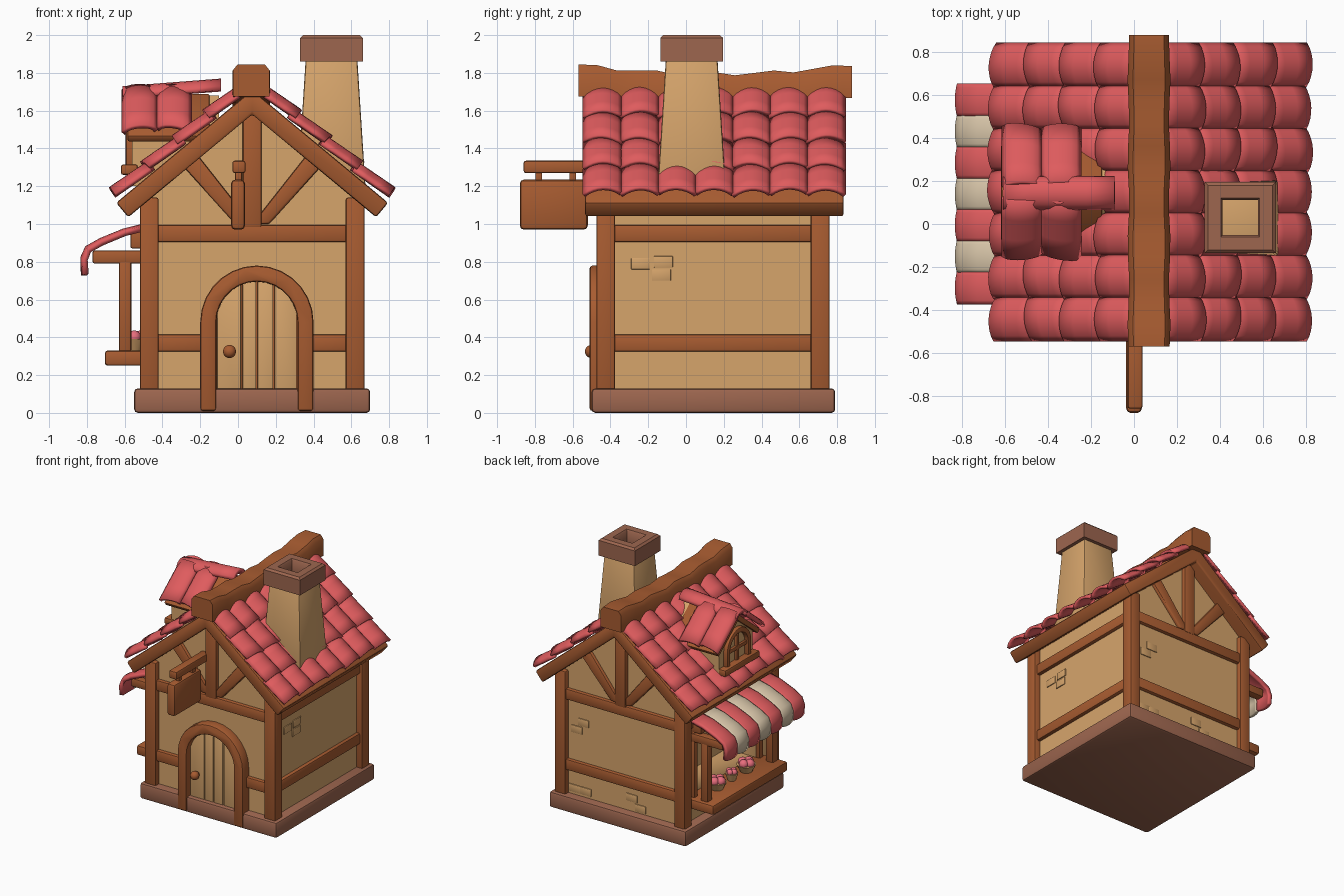
import bpy, bmesh, math, random
from math import sin, cos, pi
from mathutils import Vector

random.seed(4)
if "Cube" in bpy.data.objects:
    bpy.data.objects.remove(bpy.data.objects["Cube"])


def material(name, r, g, b):
    m = bpy.data.materials.new(name)
    m.use_nodes = True
    lin = [(c / 255) ** 2.2 for c in (r, g, b)] + [1]
    m.diffuse_color = lin
    m.node_tree.nodes["Principled BSDF"].inputs["Base Color"].default_value = lin
    return m


WOOD = material("warm wood", 166, 92, 52)
PLASTER = material("tan plaster", 213, 163, 107)
STONE = material("brown stone", 156, 102, 80)
RED = material("red tile", 222, 92, 94)
CREAM = material("cream cloth", 216, 197, 168)
PINK = material("pink sweets", 232, 110, 125)
CX = 0.075      # middle of the house across x
SLOPE = 0.83    # roof fall per unit of x
PITCH = math.atan(SLOPE)


def finish(name, bm, *mats):
    bmesh.ops.recalc_face_normals(bm, faces=bm.faces)
    me = bpy.data.meshes.new(name)
    bm.to_mesh(me)
    bm.free()
    ob = bpy.data.objects.new(name, me)
    bpy.context.collection.objects.link(ob)
    for m in mats:
        me.materials.append(m)
    bpy.ops.object.select_all(action='DESELECT')
    ob.select_set(True)
    bpy.context.view_layer.objects.active = ob
    bpy.ops.object.shade_smooth_by_angle(angle=math.radians(40))
    return ob


def prism(name, pts, y0, y1, mat, bevel=0.012, side=False):
    """Outline in x-z pushed along y; side=True turns it to face -x."""
    bm = bmesh.new()
    face = bm.faces.new([bm.verts.new((x, y0, z)) for x, z in pts])
    out = bmesh.ops.extrude_face_region(bm, geom=[face])["geom"]
    bmesh.ops.translate(bm, verts=[v for v in out if isinstance(v, bmesh.types.BMVert)], vec=(0, y1 - y0, 0))
    bmesh.ops.recalc_face_normals(bm, faces=bm.faces)
    if bevel:
        edges = [e for e in bm.edges if e.calc_face_angle(0) > 0.6]
        bmesh.ops.bevel(bm, geom=edges, offset=bevel, segments=2, profile=0.5, affect='EDGES')
    if side:
        for v in bm.verts:
            v.co = Vector((v.co.y, -v.co.x, v.co.z))
    return finish(name, bm, mat)


def box(name, x0, x1, y0, y1, z0, z1, mat=WOOD, bevel=0.012):
    return prism(name, [(x0, z0), (x1, z0), (x1, z1), (x0, z1)], y0, y1, mat, bevel)


def arch_points(cx, r, spring, bottom, n=14):
    arc = [(cx - r * cos(pi * i / n), spring + r * sin(pi * i / n)) for i in range(n + 1)]
    return [(cx - r, bottom)] + arc + [(cx + r, bottom)]


def arch_frame(name, cx, r_out, r_in, spring, bottom, y0, y1, side=False):
    pts = arch_points(cx, r_out, spring, bottom) + arch_points(cx, r_in, spring, bottom)[::-1]
    return prism(name, pts, y0, y1, WOOD, 0.015, side)


def chevron(cx, half, top, drop, slope):
    """Two sloping boards meeting at a peak, ends cut square."""
    inner, cut = drop / cos(math.atan(slope)), drop * sin(math.atan(slope))
    low = half - cut
    return [(cx, top), (cx + half, top - slope * half), (cx + low, top - inner - slope * low),
            (cx, top - inner), (cx - low, top - inner - slope * low), (cx - half, top - slope * half)]


def sheets(name, patches, nu, nv, thick, *mats):
    """Curved patches, each fn(u, v) with u in -1..1 and v in 0..1, thickened."""
    bm = bmesh.new()
    for fn, index in patches:
        g = [[bm.verts.new(fn(2 * i / nu - 1, j / nv)) for j in range(nv + 1)] for i in range(nu + 1)]
        for i in range(nu):
            for j in range(nv):
                f = bm.faces.new((g[i][j], g[i + 1][j], g[i + 1][j + 1], g[i][j + 1]))
                f.material_index = index
    ob = finish(name, bm, *mats)
    mod = ob.modifiers.new("thickness", 'SOLIDIFY')
    mod.thickness, mod.offset = thick, 0
    return ob


# Base and walls, with the shop opening cut into the right-hand wall
box("stone_base", -0.55, 0.70, -0.50, 0.79, 0, 0.13, STONE, 0.02)
walls = prism("walls", [(-0.47, 0.1), (0.62, 0.1), (0.62, 1.2), (CX, 1.64), (-0.47, 1.2)], -0.43, 0.72, PLASTER, 0)
cutter = box("cutter", -0.6, -0.2, -0.24, 0.53, 0.33, 0.88, PLASTER, 0)
cutter.hide_render = True
cut = walls.modifiers.new("opening", 'BOOLEAN')
cut.object, cut.solver = cutter, 'EXACT'
bpy.context.view_layer.objects.active = walls
bpy.ops.object.modifier_apply(modifier="opening")
bpy.data.objects.remove(cutter)

# Timber frame
for x, side in ((-0.52, "right"), (0.57, "left")):
    for y, end in ((-0.475, "front"), (0.66, "back")):
        box(f"{end}_{side}_post", x, x + 0.1, y, y + 0.1, 0.1, 1.14)
for z, level in ((0.325, "lower"), (0.905, "upper")):
    top = z + 0.09
    box(f"left_{level}_beam", 0.58, 0.65, -0.4, 0.7, z, top)
    box(f"back_{level}_beam", -0.45, 0.6, 0.66, 0.75, z, top)
    if level == "upper":
        box("right_upper_beam", -0.5, -0.43, -0.4, 0.7, z, top)
        box("front_upper_beam", -0.45, 0.6, -0.46, -0.4, z, top)
box("front_lower_beam_right", -0.45, -0.16, -0.46, -0.4, 0.325, 0.415)
box("front_lower_beam_left", 0.36, 0.6, -0.46, -0.4, 0.325, 0.415)
for y0, y1, end in ((-0.465, -0.4, "front"), (0.69, 0.755, "back")):
    box(f"{end}_king_post", CX - 0.05, CX + 0.05, y0, y1, 0.98, 1.62)
    for s, side in ((-1, "right"), (1, "left")):
        pts = [(CX + s * x, z) for x, z in ((0.0, 1.0), (0.09, 1.0), (0.37, 1.31), (0.30, 1.38))]
        prism(f"{end}_{side}_brace", pts, y0 + 0.008, y1 - 0.008, WOOD)

# Exposed bricks in the plaster
for y, z in ((-0.29, 0.76), (-0.18, 0.70), (-0.17, 0.77)):
    box("left_brick", 0.61, 0.627, y, y + 0.1, z, z + 0.06, PLASTER, 0.003)
for x, z in ((0.44, 0.64), (0.38, 0.71), (0.46, 0.15), (0.36, 0.15), (-0.14, 0.14), (-0.06, 0.21)):
    box("back_brick", x, x + 0.1, 0.71, 0.727, z, z + 0.06, PLASTER, 0.003)

# Main roof: timber deck, barrel tiles and sagging ridge beam
prism("roof_deck", chevron(CX, 0.72, 1.71, 0.10, SLOPE), -0.535, 0.835, WOOD, 0.014)


def roof_tile(s, row, col):
    jitter, twist = random.uniform(-0.008, 0.008), random.uniform(-0.008, 0.008)

    def fn(u, v):
        d = 0.70 - 0.165 * row - 0.18 * v + jitter * 0.6 + twist * u
        n = 0.012 + 0.042 * cos(u * pi / 2) ** 0.8 + 0.022 * (1 - v) if abs(u) < 1 else 0.012 + 0.02 * (1 - v)
        y = -0.54 + 0.197 * (col + 0.5 + u * 0.5)
        return (CX + s * (d + n * sin(PITCH)), y, 1.71 - SLOPE * d + n * cos(PITCH))
    return fn


for s, side in ((-1, "right"), (1, "left")):
    sheets(f"{side}_roof_tiles", [(roof_tile(s, r, c), 0) for r in range(4) for c in range(7)], 8, 3, 0.022, RED)

bm = bmesh.new()
rings = []
for i in range(15):
    t = i / 7 - 1
    y, top = 0.155 + 0.725 * t, 1.795 + 0.05 * t * t + 0.01 * sin(i * 2.1)
    w = 0.096 + 0.004 * sin(i * 1.7)
    rings.append([bm.verts.new((CX - 0.005 + x * w, y, z)) for x, z in
                  ((-1, top - 0.17), (-1, top - 0.03), (-0.75, top), (0.75, top), (1, top - 0.03), (1, top - 0.17))])
for a, b in zip(rings, rings[1:]):
    for k in range(6):
        bm.faces.new((a[k], a[k - 1], b[k - 1], b[k]))
bm.faces.new(rings[0])
bm.faces.new(rings[-1])
finish("ridge_beam", bm, WOOD)

# Chimney: tapered stack and hollow cap
bm = bmesh.new()
bmesh.ops.create_cube(bm, size=1)
for v in bm.verts:
    w = 0.135 if v.co.z > 0 else 0.18
    v.co = Vector((0.495 + math.copysign(w, v.co.x), 0.03 + math.copysign(w, v.co.y), 1.9 if v.co.z > 0 else 1.2))
bmesh.ops.bevel(bm, geom=bm.edges[:], offset=0.012, segments=2, profile=0.5, affect='EDGES')
finish("chimney_stack", bm, PLASTER)
outline = [(-0.166, 1.86), (-0.166, 1.985), (-0.15, 2.0), (-0.09, 2.0), (-0.082, 1.99), (-0.082, 1.9)]
bm = bmesh.new()
rings = [[bm.verts.new((0.495 - r * a, 0.03 - r * b, z)) for a, b in ((-1, -1), (1, -1), (1, 1), (-1, 1))]
         for r, z in outline]
for a, b in zip(rings, rings[1:]):
    for k in range(4):
        bm.faces.new((a[k], a[k - 1], b[k - 1], b[k]))
bm.faces.new(rings[0])
bm.faces.new(rings[-1])
finish("chimney_cap", bm, STONE)

# Arched plank door
arch_frame("door_frame", 0.10, 0.30, 0.215, 0.48, 0.01, -0.51, -0.40)
prism("door_backing", arch_points(0.10, 0.22, 0.48, 0.01), -0.445, -0.42, WOOD, 0)
edges = (-0.115, 0.02, 0.10, 0.19, 0.315)
for x0, x1 in zip(edges, edges[1:]):
    xs = [x0 + 0.004 + (x1 - x0 - 0.008) * i / 5 for i in range(6)]
    top = [(x, 0.48 + math.sqrt(max(0, 0.217 ** 2 - (x - 0.10) ** 2))) for x in xs]
    prism("door_plank", [(xs[0], 0.01)] + top + [(xs[-1], 0.01)], -0.465, -0.435, PLASTER, 0.005)
for r, y in ((0.035, -0.50), (0.02, -0.47)):
    bm = bmesh.new()
    bmesh.ops.create_uvsphere(bm, u_segments=14, v_segments=10, radius=r)
    bmesh.ops.translate(bm, verts=bm.verts, vec=(-0.045, y, 0.325))
    finish("door_knob", bm, WOOD)

# Hanging sign
box("sign_arm", -0.03, 0.04, -0.86, -0.42, 1.27, 1.335)
box("sign_board", -0.037, 0.037, -0.88, -0.52, 0.97, 1.235, WOOD, 0.022)
for y in (-0.78, -0.60):
    box("sign_hanger", -0.015, 0.02, y - 0.018, y + 0.018, 1.22, 1.28, WOOD, 0.004)

# Dormer: outlines are centred on local x = -0.15 and turned to face -x
DC = -0.15
prism("dormer_wall", [(DC - 0.22, 1.2), (DC + 0.22, 1.2), (DC + 0.22, 1.49), (DC, 1.68), (DC - 0.22, 1.49)],
      -0.56, -0.1, PLASTER, 0, True)
prism("dormer_trim", chevron(DC, 0.28, 1.69, 0.04, 0.8), -0.585, -0.15, WOOD, 0.008, True)
arch_frame("dormer_window_frame", DC, 0.16, 0.115, 1.42, 1.29, -0.595, -0.54, True)
prism("dormer_mullion", [(DC - 0.015, 1.29), (DC + 0.015, 1.29), (DC + 0.015, 1.54), (DC - 0.015, 1.54)],
      -0.58, -0.55, WOOD, 0.004, True)
box("dormer_crossbar", -0.58, -0.55, 0.03, 0.27, 1.40, 1.43, WOOD, 0.004)
box("dormer_sill", -0.62, -0.53, -0.08, 0.37, 1.26, 1.315)


def dormer_tile(s, col):
    lean = random.uniform(-0.015, 0.015)

    def fn(u, v):
        d = 0.27 * (1 - v) + lean * u * (1 - v) + 0.01
        n = 0.015 + 0.035 * max(0, 1 - u * u) ** 0.6
        return (-0.52 + 0.18 * col + 0.088 * u, 0.15 + s * (d + 0.6 * n), 1.70 - 0.8 * d + 0.8 * n)
    return fn


sheets("dormer_tiles", [(dormer_tile(s, c), 0) for s in (-1, 1) for c in (0, 1)], 8, 3, 0.025, RED)
sheets("dormer_ridge_cap", [(lambda u, v: (-0.61 + 0.52 * v, 0.145 + 0.065 * sin(u * pi / 2),
                             1.665 + 0.04 * v + 0.05 * cos(u * pi / 2)), 0)], 8, 4, 0.03, RED)

# Shop front: counter, posts, awning frame and striped awning
box("counter", -0.705, -0.43, -0.32, 0.65, 0.25, 0.33, WOOD, 0.015)
for y in (-0.30, 0.55):
    box("awning_post", -0.63, -0.565, y, y + 0.07, 0.32, 0.81)
    box("awning_arm", -0.77, -0.45, y, y + 0.07, 0.79, 0.86)
    box("opening_jamb", -0.505, -0.44, y + 0.01, y + 0.06, 0.32, 0.92)
box("awning_wall_beam", -0.57, -0.45, -0.33, 0.62, 0.87, 0.975)
CLOTH = ((-0.50, 0.975), (-0.60, 0.95), (-0.72, 0.90), (-0.79, 0.86), (-0.81, 0.81), (-0.805, 0.735))


def awning_strip(k):
    def fn(u, v):
        x, z = CLOTH[round(v * 5)]
        puff = 0.012 * max(0, 1 - u * u)
        drop = 0.02 * (1 - u * u) if v == 1 else 0
        return (x - puff * v, -0.37 + 0.1457 * (k + 0.5 + u * 0.5), z + puff - drop)
    return fn


sheets("striped_awning", [(awning_strip(k), k % 2) for k in range(7)], 8, 5, 0.03, RED, CREAM)

# Bowls of sweets on the counter
for y, r in ((0.38, 0.075), (0.19, 0.05), (0.0, 0.075)):
    bm = bmesh.new()
    bmesh.ops.create_cone(bm, cap_ends=True, segments=16, radius1=r * 0.6, radius2=r, depth=0.06)
    bmesh.ops.translate(bm, verts=bm.verts, vec=(-0.55, y, 0.36))
    finish("bowl", bm, PLASTER)
    for k in range(4):
        bm = bmesh.new()
        bmesh.ops.create_icosphere(bm, subdivisions=2, radius=r * 0.5)
        a = k * pi / 2
        bmesh.ops.translate(bm, verts=bm.verts, vec=(-0.55 + r * 0.45 * cos(a), y + r * 0.45 * sin(a), 0.40))
        finish("sweet", bm, PINK)
